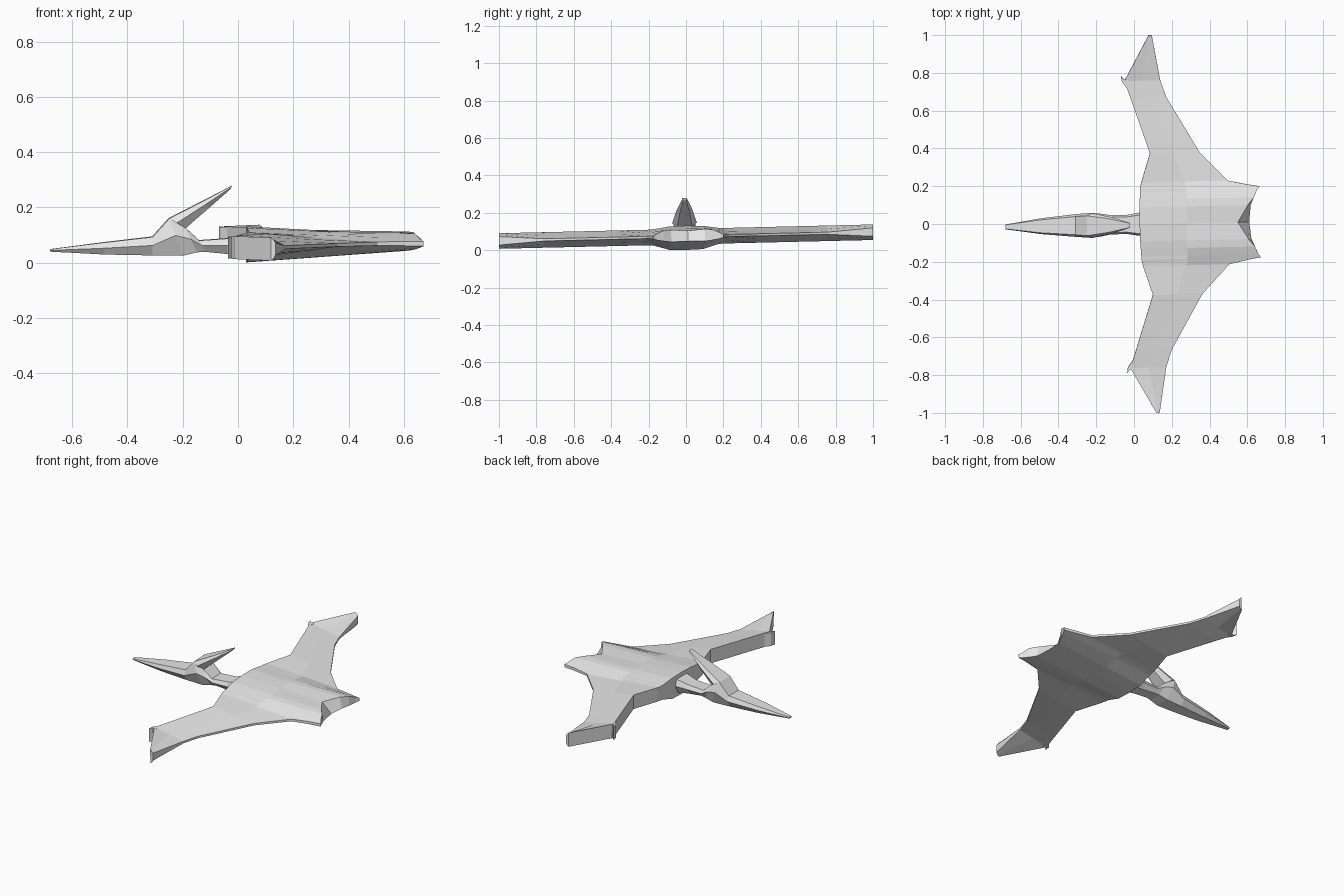
import bpy, bmesh
from mathutils import Matrix, Vector

cube = bpy.data.objects.get("Cube")
if cube:
    bpy.data.objects.remove(cube, do_unlink=True)

grey = bpy.data.materials.new("light_grey")
grey.use_nodes = True
colour = (0.8, 0.8, 0.8, 1)
grey.diffuse_color = colour
grey.node_tree.nodes["Principled BSDF"].inputs["Base Color"].default_value = colour

# The whole animal banks and yaws slightly
POSE = (Matrix.Translation((0, 0, -0.004))
        @ Matrix.Rotation(0.021, 4, 'Z') @ Matrix.Rotation(0.0235, 4, 'X'))


def loft(name, sections):
    """Skin a row of equal-sized closed sections and cap both ends."""
    bm = bmesh.new()
    rings = [[bm.verts.new(p) for p in s] for s in sections]
    n = len(rings[0])
    for a, b in zip(rings, rings[1:]):
        for i in range(n):
            j = (i + 1) % n
            bm.faces.new((a[i], a[j], b[j], b[i]))
    bm.faces.new(rings[0])
    bm.faces.new(rings[-1])
    bmesh.ops.recalc_face_normals(bm, faces=bm.faces)
    bm.transform(POSE)
    mesh = bpy.data.meshes.new(name)
    bm.to_mesh(mesh)
    bm.free()
    mesh.materials.append(grey)
    obj = bpy.data.objects.new(name, mesh)
    bpy.context.collection.objects.link(obj)
    return obj


# Body and wings: chord sections running out along the span
# y, lead x, lead bottom, lead top, mid x, mid bottom, mid top,
# trail top x, trail top z, trail bottom x, trail bottom z
chords = [
    (0.000, 0.030, 0.005, 0.135, 0.28, 0.023, 0.122, 0.550, 0.108, 0.610, 0.052),
    (0.090, 0.030, 0.008, 0.132, 0.28, 0.026, 0.120, 0.605, 0.115, 0.620, 0.050),
    (0.130, 0.033, 0.020, 0.126, 0.28, 0.036, 0.116, 0.638, 0.112, 0.638, 0.055),
    (0.170, 0.035, 0.032, 0.120, 0.28, 0.046, 0.110, 0.655, 0.095, 0.655, 0.062),
    (0.188, 0.036, 0.034, 0.119, 0.28, 0.050, 0.108, 0.668, 0.085, 0.668, 0.068),
    (0.200, 0.038, 0.035, 0.118, 0.28, 0.052, 0.104, 0.600, 0.086, 0.600, 0.070),
    (0.222, 0.043, 0.035, 0.118, 0.27, 0.054, 0.100, 0.500, 0.084, 0.500, 0.071),
    (0.375, 0.092, 0.035, 0.118, 0.22, 0.054, 0.099, 0.355, 0.083, 0.355, 0.071),
    (0.670, -0.005, 0.035, 0.118, 0.09, 0.053, 0.100, 0.185, 0.083, 0.185, 0.071),
    (0.760, -0.035, 0.035, 0.118, 0.06, 0.053, 0.100, 0.155, 0.083, 0.155, 0.071),
    (1.000, 0.098, 0.035, 0.118, 0.106, 0.040, 0.112, 0.115, 0.100, 0.115, 0.055),
]


def chord_section(c, side):
    y, lx, lb, lt, mx, mb, mt, tx, tz, bx, bz = c
    return [(lx, side * y, lb), (lx, side * y, lt), (mx, side * y, mt),
            (tx, side * y, tz), (bx, side * y, bz), (mx, side * y, mb)]


span = [chord_section(c, -1) for c in reversed(chords[1:])]
span += [chord_section(c, 1) for c in chords]
loft("body_and_wings", span)

# Small claw at the bend of each wing
for name, side in (("left", 1), ("right", -1)):
    outline = [(-0.053, 0.787), (-0.048, 0.755), (-0.025, 0.725), (-0.015, 0.765), (-0.038, 0.768)]
    loft(name + "_wing_claw",
         [[(x, side * y, z) for x, y in outline] for z in (0.037, 0.116)])


def tube(name, stations):
    """Loft six-sided sections from (top x, top z, bottom x, bottom z, half width)."""
    sections = []
    for tx, tz, bx, bz, w in stations:
        top, bottom = Vector((tx, 0, tz)), Vector((bx, 0, bz))
        mid = top.lerp(bottom, 0.45)
        across = Vector((0, w, 0))
        sections.append([top + across * 0.8, mid + across, bottom + across * 0.6,
                         bottom - across * 0.6, mid - across, top - across * 0.8])
    loft(name, sections)


# Beak, head and neck in one run
tube("head_and_neck", [
    (-0.680, 0.053, -0.680, 0.044, 0.013),
    (-0.500, 0.076, -0.480, 0.034, 0.042),
    (-0.310, 0.098, -0.310, 0.031, 0.060),
    (-0.250, 0.165, -0.200, 0.030, 0.066),
    (-0.190, 0.130, -0.150, 0.042, 0.060),
    (-0.140, 0.085, -0.120, 0.044, 0.052),
    (-0.040, 0.092, -0.040, 0.036, 0.050),
    (0.050, 0.115, 0.050, 0.025, 0.065),
])

# Swept-back crest
tube("crest", [
    (-0.250, 0.165, -0.190, 0.130, 0.066),
    (-0.130, 0.226, -0.105, 0.203, 0.044),
    (-0.022, 0.283, -0.028, 0.270, 0.014),
])
